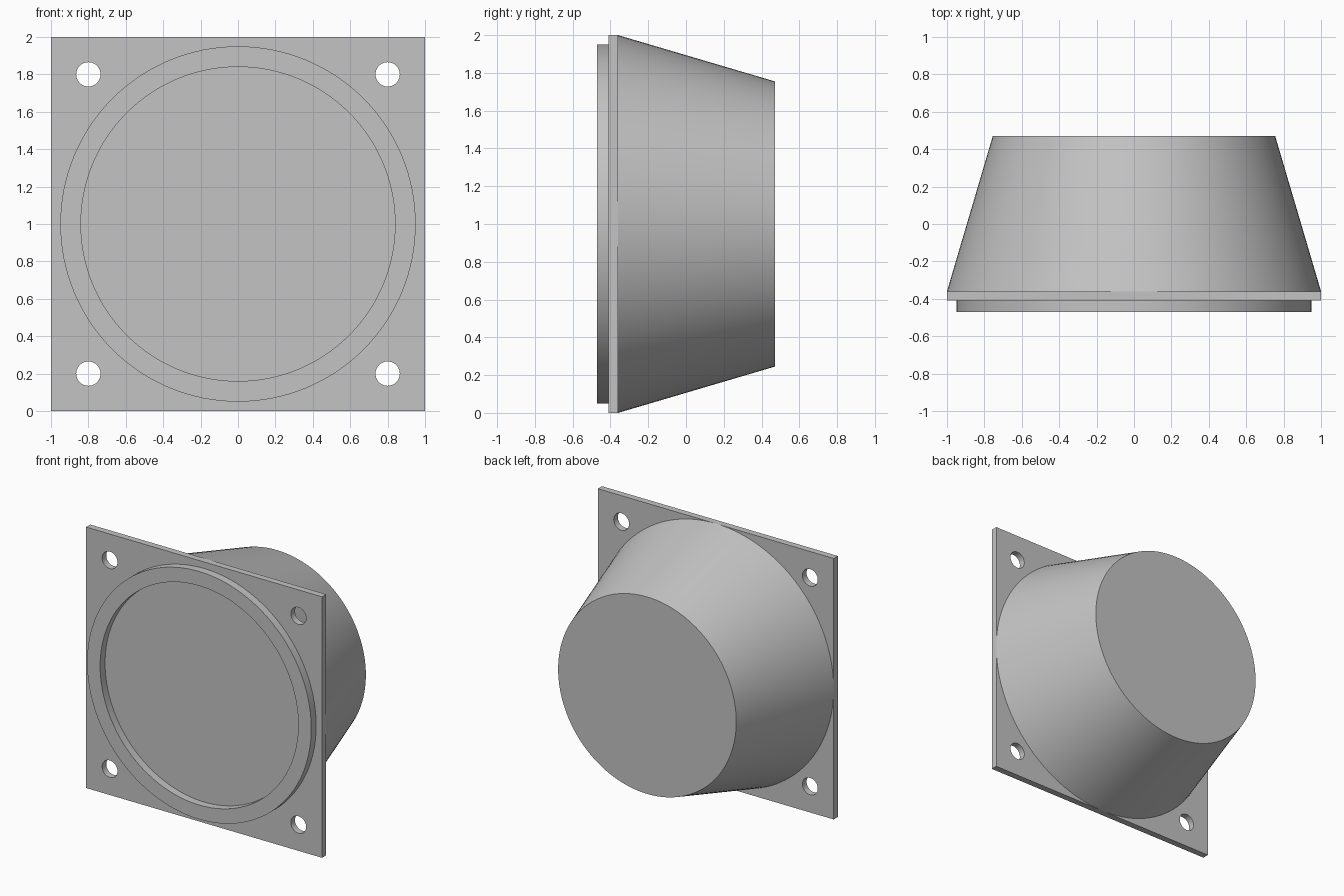
import bpy
import bmesh
from math import cos, sin, pi, radians

if "Cube" in bpy.data.objects:
    bpy.data.objects.remove(bpy.data.objects["Cube"], do_unlink=True)

SEGMENTS = 128
FRONT, PLATE_FRONT, PLATE_BACK, BACK = -0.47, -0.41, -0.36, 0.47

grey = bpy.data.materials.new("plain grey")
grey.use_nodes = True
grey.diffuse_color = (0.55, 0.55, 0.55, 1)
grey.node_tree.nodes["Principled BSDF"].inputs["Base Color"].default_value = grey.diffuse_color


def finish(name, bm):
    """Turn a bmesh into a smooth-by-angle grey object."""
    bmesh.ops.recalc_face_normals(bm, faces=bm.faces)
    mesh = bpy.data.meshes.new(name)
    bm.to_mesh(mesh)
    bm.free()
    mesh.materials.append(grey)
    obj = bpy.data.objects.new(name, mesh)
    bpy.context.collection.objects.link(obj)
    return obj


def smooth(obj):
    bpy.ops.object.select_all(action="DESELECT")
    obj.select_set(True)
    bpy.context.view_layer.objects.active = obj
    bpy.ops.object.shade_smooth_by_angle(angle=radians(30))


def lathe(name, profile, cx=0, cz=1, segments=SEGMENTS, closed=False, caps=False):
    """Revolve (radius, y) points about an axis along y."""
    bm = bmesh.new()
    rings = []
    for r, y in profile:
        angles = [2 * pi * i / segments for i in range(segments)]
        rings.append([bm.verts.new((cx + r * cos(a), y, cz + r * sin(a))) for a in angles])
    pairs = list(zip(rings, rings[1:]))
    if closed:
        pairs.append((rings[-1], rings[0]))
    for a, b in pairs:
        for i in range(segments):
            j = (i + 1) % segments
            bm.faces.new((a[i], a[j], b[j], b[i]))
    if caps:
        bm.faces.new(rings[0])
        bm.faces.new(rings[-1])
    return finish(name, bm)


# Square mounting plate
bm = bmesh.new()
bmesh.ops.create_cube(bm, size=1)
for v in bm.verts:
    v.co.x *= 2
    v.co.y = PLATE_BACK if v.co.y > 0 else PLATE_FRONT
    v.co.z = 2 if v.co.z > 0 else 0
plate = finish("mounting_plate", bm)

# Four corner screw holes
bpy.context.view_layer.objects.active = plate
for sx in (-1, 1):
    for sz in (-1, 1):
        cutter = lathe("hole_cutter", [(0.065, -0.6), (0.065, -0.2)],
                       cx=0.8 * sx, cz=1 + 0.8 * sz, segments=48, caps=True)
        cutter.hide_render = True
        mod = plate.modifiers.new("screw_hole", "BOOLEAN")
        mod.operation = "DIFFERENCE"
        mod.solver = "EXACT"
        mod.object = cutter
        bpy.ops.object.modifier_apply(modifier=mod.name)
        bpy.data.objects.remove(cutter, do_unlink=True)
smooth(plate)

# Raised ring around the shallow front recess
smooth(lathe("front_ring", [(0.95, PLATE_FRONT), (0.95, FRONT),
                            (0.84, FRONT), (0.84, PLATE_FRONT)], closed=True))

# Tapered housing behind the plate
smooth(lathe("tapered_housing", [(1.0, PLATE_BACK), (0.755, BACK)], caps=True))
